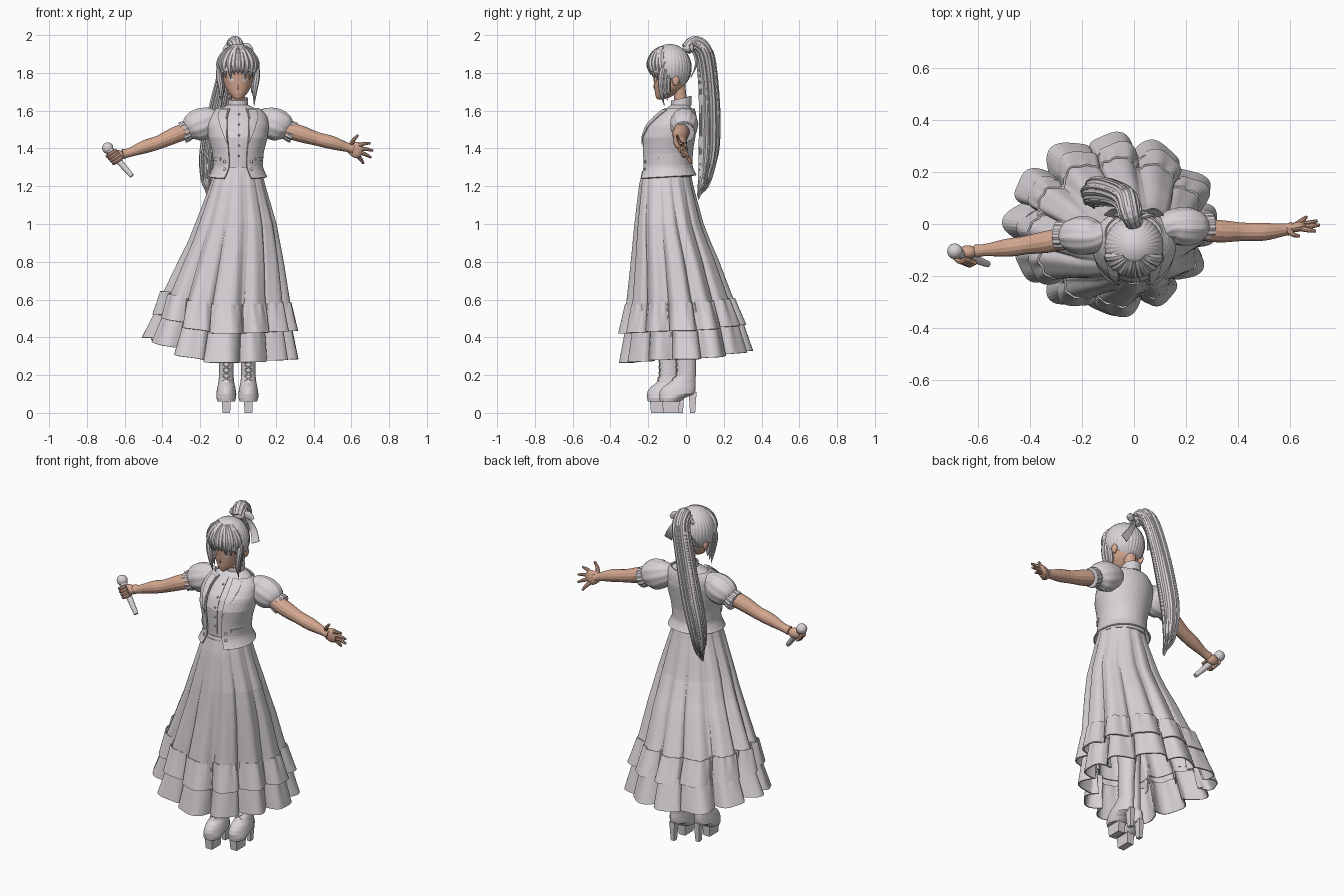
import bpy, bmesh, random
from math import sin, cos, pi, acos, radians, exp
from mathutils import Vector

random.seed(4)
if "Cube" in bpy.data.objects:
    bpy.data.objects.remove(bpy.data.objects["Cube"])
made = []


def material(name, rgb):
    m = bpy.data.materials.new(name)
    m.use_nodes = True
    m.diffuse_color = (*rgb, 1)
    m.node_tree.nodes["Principled BSDF"].inputs["Base Color"].default_value = (*rgb, 1)
    return m


GREY = material("pale_grey", (0.69, 0.65, 0.68))
SKIN = material("skin_tan", (0.66, 0.39, 0.28))


def finish(name, bm, mat, thick=0):
    bmesh.ops.remove_doubles(bm, verts=bm.verts, dist=0.0001)
    bmesh.ops.recalc_face_normals(bm, faces=bm.faces)
    me = bpy.data.meshes.new(name)
    bm.to_mesh(me)
    bm.free()
    me.materials.append(mat)
    ob = bpy.data.objects.new(name, me)
    bpy.context.collection.objects.link(ob)
    if thick:
        mod = ob.modifiers.new("thickness", "SOLIDIFY")
        mod.thickness = thick
        mod.offset = 0
    made.append(ob)
    return ob


def sheet(name, f, nu, nv, mat, closed=True, thick=0, caps=False):
    """Surface swept from f(u, v), both running 0 to 1."""
    bm = bmesh.new()
    cols = nu if closed else nu + 1
    g = [[bm.verts.new(f(i / nu, j / nv)) for i in range(cols)] for j in range(nv + 1)]
    for j in range(nv):
        for i in range(nu):
            k = (i + 1) % cols
            bm.faces.new((g[j][i], g[j][k], g[j + 1][k], g[j + 1][i]))
    if caps:
        bm.faces.new(g[0])
        bm.faces.new(g[-1])
    return finish(name, bm, mat, thick)


def spline(keys, steps=5):
    """Catmull-Rom through keys of x, y, z, radius."""
    k = [Vector(p) for p in keys]
    k = [2 * k[0] - k[1]] + k + [2 * k[-1] - k[-2]]
    out = []
    for a, b, c, d in zip(k, k[1:], k[2:], k[3:]):
        for s in range(steps):
            t = s / steps
            out.append(0.5 * (2 * b + (c - a) * t + (2 * a - 5 * b + 4 * c - d) * t * t
                              + (3 * b - a - 3 * c + d) * t ** 3))
    return out + [k[-2]]


def tube(name, keys, mat, n=14, flat=(1, 1), lobes=0, wave=0, steps=5):
    pts = spline(keys, steps)
    pos = [p.xyz for p in pts]
    frames, normal = [], None
    for i in range(len(pos)):
        t = (pos[min(i + 1, len(pos) - 1)] - pos[max(i - 1, 0)]).normalized()
        if normal is None:
            normal = t.cross(Vector((1, 0, 0) if abs(t.y) > 0.9 else (0, 1, 0)))
        normal = (normal - t * normal.dot(t)).normalized()
        frames.append((normal, t.cross(normal)))

    def f(u, v):
        i = round(v * (len(pts) - 1))
        a = 2 * pi * u
        r = max(pts[i][3], 0.001) * (1 + wave * sin(lobes * a))
        nrm, b = frames[i]
        return pos[i] + nrm * r * cos(a) * flat[0] + b * r * sin(a) * flat[1]
    return sheet(name, f, n, len(pts) - 1, mat, caps=True)


def ball(name, c, r, mat):
    return sheet(name, lambda u, v: Vector(c) + Vector((
        r[0] * sin(pi * v) * cos(2 * pi * u), r[1] * sin(pi * v) * sin(2 * pi * u),
        r[2] * cos(pi * v))), 18, 10, mat)


def on(table, z, a, off=0.0, wave=0.0):
    """Point on a stack of ellipses (z, cx, cy, rx, ry); a = 0 is the front."""
    lo, hi = table[0], table[-1]
    for p, q in zip(table, table[1:]):
        if p[0] <= z <= q[0]:
            lo, hi = p, q
            break
    t = min(max((z - lo[0]) / (hi[0] - lo[0]), 0), 1)
    cx, cy, rx, ry = (lo[i] + (hi[i] - lo[i]) * t for i in range(1, 5))
    k = 1 + wave
    return Vector((cx + (rx + off) * k * sin(a), cy - (ry + off) * k * cos(a), z))


def stack(name, table, mat, n=36, nv=24):
    z0, z1 = table[0][0], table[-1][0]
    return sheet(name, lambda u, v: on(table, z0 + (z1 - z0) * v, 2 * pi * u), n, nv, mat, caps=True)


# Skirt and two ruffles with round folds, lifted on the right side and the back
SKIRT = [(0.5, -0.062, -0.025, 0.328, 0.275), (0.8, -0.03, -0.06, 0.258, 0.217),
         (1.0, -0.01, -0.09, 0.205, 0.173), (1.2, -0.002, -0.105, 0.142, 0.138),
         (1.28, 0, -0.105, 0.12, 0.122)]
UPPER = [(0.42, -0.06, -0.02, 0.347, 0.302), (0.575, -0.06, -0.03, 0.318, 0.266)]
LOWER = [(0.265, -0.085, 0.0, 0.368, 0.312), (0.46, -0.07, -0.01, 0.325, 0.278)]


def skirt(name, table, fold, gather, nv):
    z0, z1 = table[0][0], table[-1][0]

    def f(u, v):
        a = 2 * pi * u
        z = z1 + (z0 - z1) * v
        w = fold[0] + (fold[1] - fold[0]) * v
        drop = max(0, 0.9 - z)
        tuck = 0.17 * drop * exp(-((a - 0.85) / 0.4) ** 2)
        p = on(table, z, a + w * 0.8 * sin(12 * a) + 0.02 * sin(5 * a), 0,
               w * (cos(12 * a) + 0.2 * sin(31 * a)) + gather * (1 - v) * sin(60 * a) - tuck)
        p.z += drop * (0.21 * max(0, -sin(a)) ** 2 + 0.1 * max(0, -cos(a)) ** 2 + 0.03 * max(0, sin(a)) ** 2)
        return p
    sheet(name, f, 360, nv, GREY, thick=0.007)


skirt("skirt", SKIRT, (0.015, 0.075), 0, 22)
skirt("upper_ruffle", UPPER, (0.075, 0.105), 0.012, 8)
skirt("lower_ruffle", LOWER, (0.085, 0.12), 0.008, 7)

# Blouse and open vest
TORSO = [(1.22, 0, -0.1, 0.128, 0.128), (1.30, 0, -0.1, 0.112, 0.115),
         (1.38, 0, -0.1, 0.12, 0.12), (1.46, 0, -0.095, 0.142, 0.128),
         (1.52, 0, -0.08, 0.148, 0.122), (1.57, 0, -0.058, 0.138, 0.098),
         (1.605, 0, -0.04, 0.108, 0.072), (1.63, 0, -0.03, 0.055, 0.05)]
stack("blouse", TORSO, GREY)
sheet("waistband", lambda u, v: on(TORSO, 1.25 + 0.05 * v, 2 * pi * u, 0.006), 36, 2, GREY, thick=0.006)
sheet("collar", lambda u, v: Vector((0.049 * sin(2 * pi * u), -0.025 - 0.05 * cos(2 * pi * u),
      1.615 + 0.05 * v - 0.012 * cos(2 * pi * u))), 28, 3, GREY, thick=0.008)


def vest(u, v):
    z = 1.24 + 0.37 * v
    gap = 0.37 + 0.12 * max(0, 1 - v * 6) + 0.15 * max(0, v - 0.8)
    a = gap + (2 * pi - 2 * gap) * u
    p = on(TORSO, z, a, 0.012 + 0.016 * exp(-9 * v))
    p.z += 0.018 * max(0, 1 - 4 * v) * (1 - cos(a)) / 2
    return p


sheet("vest", vest, 48, 22, GREY, closed=False, thick=0.008)
for s, side in ((1, "left"), (-1, "right")):
    sheet(side + "_lapel", lambda u, v: on(TORSO, 1.42 + 0.185 * v,
          s * (0.37 + 0.15 * max(0, v - 0.6) + 0.42 * u * v), 0.021), 4, 10, GREY, closed=False, thick=0.006)
    sheet(side + "_pocket", lambda u, v: on(TORSO, 1.335 + 0.018 * v, s * (0.75 + 0.5 * u), 0.019),
          6, 1, GREY, closed=False, thick=0.006)
    for z in (1.29, 1.33):
        ball(side + "_vest_button", on(TORSO, z, s * 0.55, 0.02), (0.008, 0.006, 0.008), GREY)
for i in range(5):
    ball("blouse_button", on(TORSO, 1.36 + 0.055 * i, 0.04, 0.003), (0.006, 0.006, 0.006), GREY)
sheet("blouse_placket", lambda u, v: on(TORSO, 1.3 + 0.31 * v, 0.04 + 0.2 * (u - 0.5), 0.002),
      4, 14, GREY, closed=False, thick=0.004)

# Puffed sleeves with gathered cuffs, and arms
for s, side, y in ((1, "left", -0.01), (-1, "right", -0.045)):
    tube(side + "_sleeve", [(s * 0.10, -0.03, 1.565, 0.04), (s * 0.14, y, 1.55, 0.07),
         (s * 0.19, y, 1.53, 0.084), (s * 0.235, y, 1.512, 0.076), (s * 0.265, y, 1.495, 0.052)],
         GREY, n=48, lobes=11, wave=0.02, flat=(1, 0.88))
    tube(side + "_cuff", [(s * 0.255, y, 1.498, 0.048), (s * 0.272, y, 1.492, 0.054),
         (s * 0.296, y, 1.483, 0.055)], GREY, n=60, lobes=15, wave=0.04)
tube("left_arm", [(0.25, -0.02, 1.502, 0.042), (0.33, -0.028, 1.478, 0.044), (0.42, -0.03, 1.45, 0.036),
     (0.50, -0.03, 1.43, 0.035), (0.58, -0.022, 1.405, 0.024), (0.61, -0.018, 1.397, 0.026)], SKIN)
tube("right_arm", [(-0.25, -0.05, 1.502, 0.042), (-0.33, -0.068, 1.472, 0.043), (-0.42, -0.082, 1.432, 0.036),
     (-0.49, -0.092, 1.41, 0.035), (-0.57, -0.1, 1.38, 0.024), (-0.61, -0.104, 1.37, 0.026)], SKIN)

# Open left hand
tube("left_palm", [(0.58, -0.02, 1.403, 0.02), (0.605, -0.016, 1.398, 0.036),
     (0.635, -0.01, 1.39, 0.043), (0.655, -0.008, 1.385, 0.03)], SKIN, flat=(1, 0.45))
for base, mid, tip in (((0.595, -0.02, 1.415), (0.612, -0.04, 1.445), (0.636, -0.046, 1.472)),
                       ((0.64, -0.015, 1.415), (0.668, -0.022, 1.425), (0.7, -0.028, 1.428)),
                       ((0.645, -0.01, 1.398), (0.68, -0.008, 1.396), (0.715, -0.004, 1.388)),
                       ((0.643, -0.005, 1.38), (0.675, 0.004, 1.368), (0.705, 0.012, 1.352)),
                       ((0.63, 0.0, 1.365), (0.65, 0.016, 1.343), (0.664, 0.027, 1.32))):
    tube("left_finger", [(*base, 0.012), (*mid, 0.01), (*tip, 0.006)], SKIN, n=8)

# Right fist holding a microphone
ball("right_fist", (-0.64, -0.108, 1.362), (0.038, 0.026, 0.03), SKIN)
grip, end = Vector((-0.69, -0.105, 1.402)), Vector((-0.562, -0.155, 1.254))
axis = (end - grip).normalized()
tube("microphone_handle", [(*grip.lerp(end, t), r) for t, r in
     ((0.05, 0.024), (0.2, 0.019), (0.6, 0.016), (0.85, 0.014), (1, 0.012))], GREY)
ball("microphone_head", grip, (0.03, 0.03, 0.03), GREY)
for i in range(4):
    c = grip + axis * (0.04 + 0.017 * i)
    tube("right_finger", [(*(c + Vector(d)), 0.01) for d in
         ((0.02, -0.02, 0.018), (-0.004, -0.03, 0.002), (-0.026, -0.012, -0.012), (-0.02, 0.016, -0.012))], SKIN, n=8)

# Neck, head, ears and face
tube("neck", [(0, -0.02, 1.60, 0.04), (0, -0.03, 1.67, 0.034), (0, -0.04, 1.75, 0.036)], SKIN)
HEAD = [(1.658, 0, -0.138, 0.012, 0.012), (1.668, 0, -0.124, 0.028, 0.034), (1.69, 0, -0.107, 0.048, 0.057),
        (1.72, 0, -0.092, 0.067, 0.075), (1.76, 0, -0.083, 0.08, 0.088), (1.81, 0, -0.08, 0.09, 0.096),
        (1.86, 0, -0.08, 0.09, 0.095), (1.91, 0, -0.08, 0.06, 0.065), (1.93, 0, -0.08, 0.02, 0.02)]
stack("head", HEAD, SKIN)
tube("nose", [(0, -0.167, 1.745, 0.002), (0, -0.169, 1.722, 0.004), (0, -0.163, 1.712, 0.002)], SKIN, n=8)
for s in (1, -1):
    ball("ear", (s * 0.092, -0.055, 1.762), (0.012, 0.02, 0.03), SKIN)
    sheet("eye", lambda u, v: on(HEAD, 1.765 + (v - 0.5) * 0.018 * (0.3 + sin(pi * u)),
          s * (0.25 + 0.38 * u), 0.001), 8, 3, GREY, closed=False, thick=0.002)
    sheet("eyebrow", lambda u, v: on(HEAD, 1.792 + 0.003 * v + 0.006 * sin(pi * u),
          s * (0.2 + 0.5 * u), 0.001), 8, 1, GREY, closed=False, thick=0.002)

# Hair cap with combed ridges
TOP = Vector((0, -0.085, 1.828))


def hair(a, phi, k=1.0):
    return TOP + Vector((0.11 * k * sin(phi) * sin(a), -0.111 * k * sin(phi) * cos(a), 0.122 * k * cos(phi)))


def cap(u, v):
    a = 2 * pi * u
    edge = 1.775 + 0.04 * max(0, cos(a)) - 0.045 * max(0, -cos(a))
    phi = v * acos((edge - TOP.z) / 0.122)
    return hair(a, phi, 1 + 0.01 * sin(36 * a) * sin(phi) ** 2)


sheet("hair_cap", cap, 144, 16, GREY, thick=0.006)

# Fringe and long side locks
for i in range(11):
    a = -1.15 + 0.23 * i + random.uniform(-0.05, 0.05)
    low = 1.92 + 0.2 * abs(a) + random.uniform(-0.12, 0.14)
    tube("fringe_lock", [(*hair(a * 0.7, 0.5, 0.96), 0.012), (*hair(a * 0.9, 0.95, 0.96), 0.018),
         (*hair(a, 1.45, 0.96), 0.019), (*hair(a * 1.03, low, 0.98), 0.001)], GREY, n=8)
for s in (1, -1):
    for d in (0, 0.018, 0.036):
        tube("side_lock", [(s * 0.095, -0.11 + d, 1.86, 0.012), (s * (0.101 - d / 4), -0.13 + d, 1.79, 0.016),
             (s * (0.09 - d / 4), -0.132 + d, 1.71, 0.013), (s * 0.085, -0.115 + d, 1.625 + 1.6 * d, 0.001)], GREY, n=8)

# Ponytail: core and loose strands
TAIL = [(0, 0.0, 1.925, 0.03), (-0.015, 0.045, 1.955, 0.04), (-0.03, 0.095, 1.91, 0.044),
        (-0.07, 0.118, 1.76, 0.046), (-0.115, 0.127, 1.56, 0.05), (-0.152, 0.122, 1.38, 0.048),
        (-0.162, 0.1, 1.25, 0.032), (-0.155, 0.065, 1.17, 0.003)]
tube("ponytail", TAIL, GREY, n=48, lobes=12, wave=0.05)
for i in range(24):
    a = random.uniform(0, 2 * pi)
    spread = random.uniform(0.8, 1.1)
    cut = random.choice((-1, None, None))
    keys = [(x + r * cos(a + j * 0.06) * spread, y + r * sin(a + j * 0.06) * spread,
             z - (0.04 * random.random() if j > 5 else 0), 0.007 if j < 6 else 0.004)
            for j, (x, y, z, r) in enumerate(TAIL)][1:cut]
    tube("ponytail_strand", keys, GREY, n=6, steps=4)

# Ribbon with knot, loops and hanging tails
ball("ribbon_knot", (0, 0.012, 1.93), (0.034, 0.03, 0.024), GREY)
for s in (1, -1):
    tube("ribbon_loop", [(s * 0.01, 0.02, 1.93, 0.006), (s * 0.045, 0.03, 1.935, 0.024),
         (s * 0.075, 0.035, 1.915, 0.012)], GREY, flat=(1, 0.4))
    sheet("ribbon_tail", lambda u, v: Vector((s * (0.02 + 0.075 * v + (u - 0.5) * (0.02 + 0.022 * v)),
          0.025 + 0.025 * sin(pi * v) + 0.01 * u, 1.93 - 0.135 * v - 0.02 * (1 - u) * v)),
          3, 8, GREY, closed=False, thick=0.005)


# Laced platform boots
def block(name, x, y, z, w, d, h, taper):
    sheet(name, lambda u, v: Vector((x + w / 2 * (1 - taper + taper * v) * (1 if u in (0.25, 0.5) else -1),
          y + d / 2 * (1 - taper + taper * v) * (1 if u > 0.4 else -1), z + h * v)), 4, 1, GREY, caps=True)


for side, x, y, lean in (("left", 0.055, -0.04, 0.04), ("right", -0.062, -0.105, 0.015)):
    boot = [(0.06, x, y - 0.045, 0.046, 0.052), (0.075, x, y - 0.04, 0.052, 0.06),
            (0.10, x, y - 0.008, 0.053, 0.095), (0.13, x, y, 0.049, 0.092), (0.16, x, y + 0.02, 0.042, 0.07),
            (0.20, x, y + lean, 0.038, 0.052), (0.27, x, y + lean, 0.038, 0.052),
            (0.45, x * 0.9, y + lean, 0.046, 0.056), (0.85, x, -0.08, 0.055, 0.06)]
    stack(side + "_boot", boot, GREY, 28, 40)
    block(side + "_sole", x, y - 0.04, 0, 0.048, 0.095, 0.075, 0.15)
    block(side + "_heel", x, y + 0.075, 0, 0.034, 0.042, 0.11, 0.35)
    for i in range(6):
        z = 0.17 + 0.03 * i
        for s in (1, -1):
            tube(side + "_lace", [(*on(boot, z + 0.012 * (1 + s * k), 0.5 * k, 0.001), 0.003)
                 for k in (-1, 0, 1)], GREY, n=6, steps=3)

# Smooth shading with crisp edges
for ob in bpy.context.view_layer.objects:
    ob.select_set(ob in made)
bpy.context.view_layer.objects.active = made[0]
bpy.ops.object.shade_smooth_by_angle(angle=radians(45))
